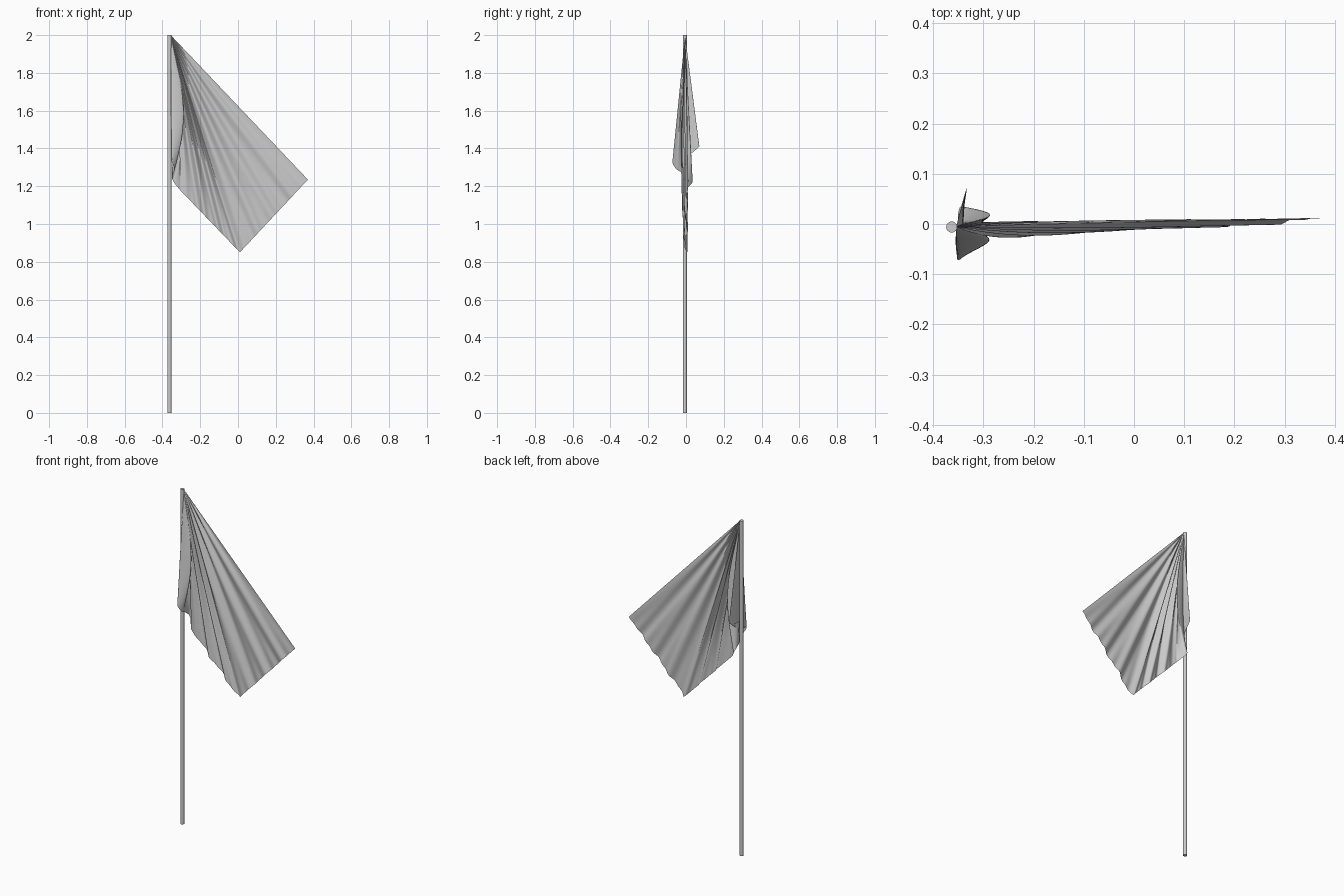
import bpy, bmesh
from math import sin, pi
from mathutils import Vector

if "Cube" in bpy.data.objects:
    bpy.data.objects.remove(bpy.data.objects["Cube"])

# Pole
bpy.ops.mesh.primitive_cylinder_add(vertices=24, radius=0.011, depth=2.0,
                                    location=(-0.363, -0.006, 1.0))
bpy.context.object.name = "pole"
bpy.ops.object.shade_smooth_by_angle()

# Cloth hangs as a fan of rays from the top of the pole
APEX = Vector((-0.354, -0.005, 1.998))
ROWS = 70

# Lower border of the cloth: x, y, z, sideways bulge of the ray
fly = [(0.37, 0.01, 1.235, 0), (0.01, -0.004, 0.85, 0)]
hem = [(0.01, -0.004, 0.85, 0), (-0.305, -0.008, 1.178, 0.01)]
gather = [(-0.305, -0.008, 1.178, 0.01),
          (-0.342, 0.035, 1.225, 0.06),    # rear roll
          (-0.35, 0.005, 1.26, 0.01),
          (-0.335, -0.05, 1.29, 0.055),    # front roll
          (-0.352, -0.07, 1.335, 0.0),     # front tip
          (-0.345, -0.005, 1.35, 0.008),
          (-0.333, 0.07, 1.41, 0.0),       # rear tip
          (-0.345, 0.03, 1.39, 0.0),
          (-0.352, -0.004, 1.40, 0.0)]     # hoist on the pole


def spline(points, steps):
    """Catmull-Rom samples through 4D points, leaving off the last one."""
    p = [Vector(q) for q in points]
    p = [2 * p[0] - p[1]] + p + [2 * p[-1] - p[-2]]
    out = []
    for a, b, c, d in zip(p, p[1:], p[2:], p[3:]):
        for i in range(steps):
            t = i / steps
            out.append(0.5 * (2 * b + (c - a) * t + (2 * a - 5 * b + 4 * c - d) * t * t
                              + (3 * b - a - 3 * c + d) * t ** 3))
    return out


main = spline(fly, 70) + spline(hem, 60)
border = main + spline(gather, 12) + [Vector(gather[-1])]
n_main = len(main)


def ripple(j, t):
    """Soft folds radiating from the top, with small puckers on the fly edge."""
    if j >= n_main:
        return 0.0
    s = j / n_main
    fade = min(1, (1 - s) * 8) * min(1, s * 8 + 0.25)
    amp = 0.006 + 0.013 * s
    y = amp * sin(2 * pi * (5.5 * s + 0.35 * s * s) + 0.8 * t) * sin(pi * t ** 0.8 * 0.8)
    y += 0.004 * sin(2 * pi * 13 * s + 1) * t ** 4
    return (y - 0.006 * sin(pi * t) * s) * fade


bm = bmesh.new()
tip = bm.verts.new(APEX)
previous = None
for i in range(1, ROWS + 1):
    t = i / ROWS
    row = []
    for j, b in enumerate(border):
        co = APEX.lerp(Vector(b[:3]), t)
        co.x += b[3] * sin(pi * t ** 1.2)
        co.y += ripple(j, t)
        row.append(bm.verts.new(co))
    for j in range(len(row) - 1):
        if previous:
            bm.faces.new((previous[j], row[j], row[j + 1], previous[j + 1]))
        else:
            bm.faces.new((tip, row[j], row[j + 1]))
    previous = row
bmesh.ops.recalc_face_normals(bm, faces=bm.faces)

# Flag cloth
mesh = bpy.data.meshes.new("flag_cloth")
bm.to_mesh(mesh)
bm.free()
mesh.shade_smooth()
flag = bpy.data.objects.new("flag_cloth", mesh)
bpy.context.collection.objects.link(flag)
